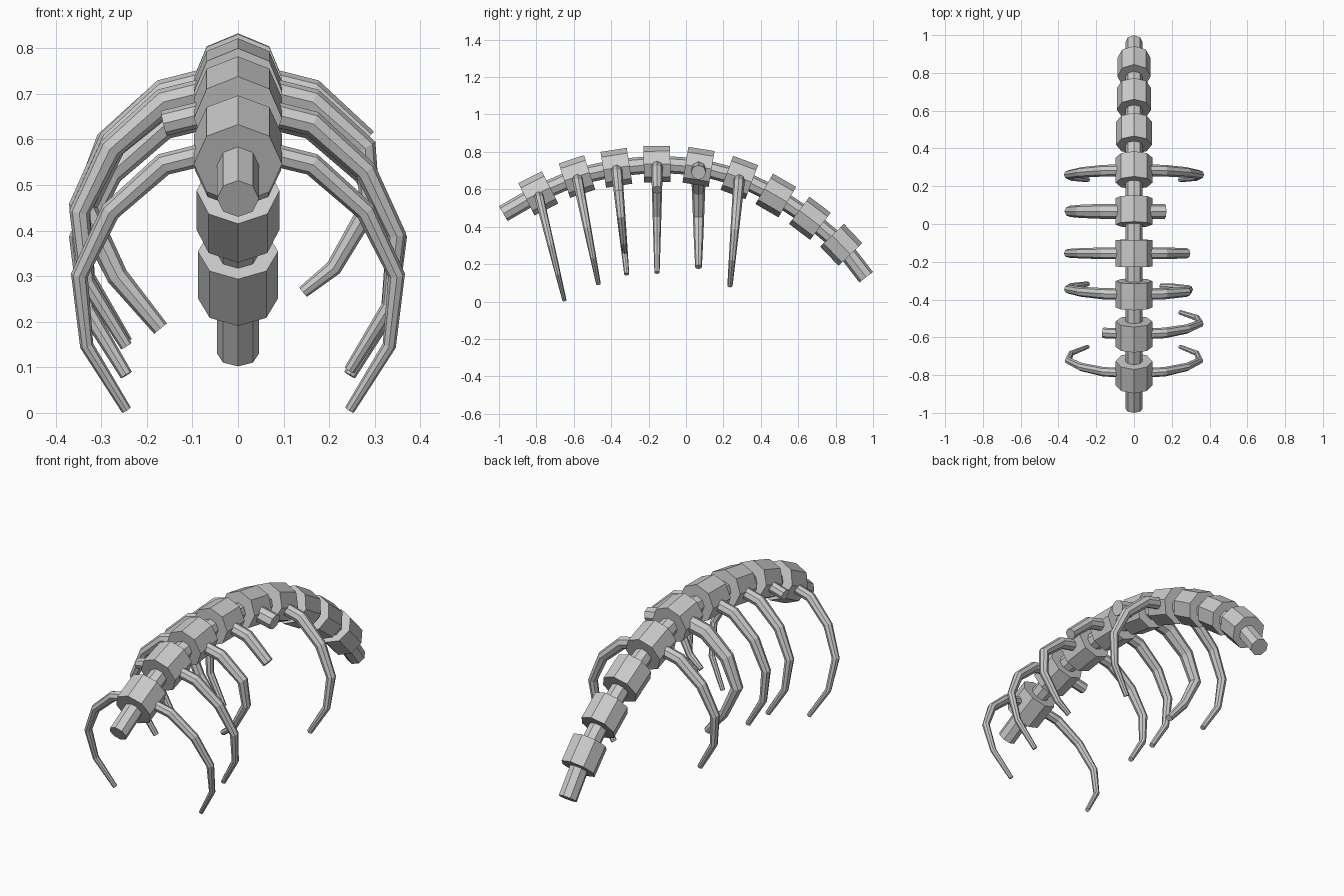
import bpy, bmesh, math
from mathutils import Vector

if "Cube" in bpy.data.objects:
    bpy.data.objects.remove(bpy.data.objects["Cube"])

SIDES = 8


def sweep(name, points, radii, ref):
    """Flat-faced octagonal tube through points; ref is a vector roughly square to the path."""
    pts = [Vector(p) for p in points]
    bm = bmesh.new()
    rings = []
    for i, p in enumerate(pts):
        a = (p - pts[i - 1]).normalized() if i > 0 else Vector()
        b = (pts[i + 1] - p).normalized() if i < len(pts) - 1 else Vector()
        t = (a + b).normalized()
        u = (ref - t * ref.dot(t)).normalized()
        v = t.cross(u)
        ring = []
        for k in range(SIDES):
            ang = 2 * math.pi * k / SIDES
            ring.append(bm.verts.new(p + radii[i] * (u * math.cos(ang) + v * math.sin(ang))))
        rings.append(ring)
    for r0, r1 in zip(rings, rings[1:]):
        for k in range(SIDES):
            n = (k + 1) % SIDES
            bm.faces.new((r0[k], r0[n], r1[n], r1[k]))
    bm.faces.new(rings[0][::-1])
    bm.faces.new(rings[-1])
    bmesh.ops.recalc_face_normals(bm, faces=bm.faces)
    mesh = bpy.data.meshes.new(name)
    bm.to_mesh(mesh)
    bm.free()
    obj = bpy.data.objects.new(name, mesh)
    bpy.context.collection.objects.link(obj)
    return obj


X, Y = Vector((1, 0, 0)), Vector((0, 1, 0))

# Spine core: front end, nine vertebra centres, tail end (y, z)
spine = [(-.977, .47), (-.79, .578), (-.583, .668), (-.372, .715), (-.155, .735),
         (.067, .72), (.285, .663), (.48, .567), (.662, .445), (.83, .303), (.963, .13)]
sweep("spine_core", [(0, y, z) for y, z in spine], [.046] * len(spine), X)

# Vertebrae: short octagonal drums aligned with the spine
for i in range(1, 10):
    c = Vector((0, *spine[i]))
    d = (Vector((0, *spine[i + 1])) - Vector((0, *spine[i - 1]))).normalized() * .071
    r = .097 if i < 7 else .097 - .003 * (i - 6)
    sweep(f"vertebra_{i}", [c - d, c + d], [r, r], X)

# Rib outlines (x, drop below the vertebra centre)
normal = [(.03, 0), (.163, -.033), (.28, -.138), (.348, -.28), (.332, -.437), (.245, -.58)]
bent = [(.03, 0), (.163, -.03), (.28, -.13), (.338, -.27), (.265, -.42), (.17, -.535)]
hooked = [(.03, 0), (.163, -.033), (.278, -.135), (.29, -.265), (.21, -.405), (.143, -.459)]
taper = [1, 1, .88, .75, .6, .45]

# per rib: vertebra, base radius, y travel at full drop, drop scale, left outline, right outline
ribs = [
    (1, .025, .14, .985, normal, normal),
    (2, .028, .115, .99, normal[:2], normal),
    (3, .030, .055, .98, normal, hooked),
    (4, .031, 0, 1, normal, normal[:3]),
    (5, .040, 0, 1, bent, bent[:2]),
    (6, .031, -.05, 1, normal, normal),
]
for n, rad, dy, sc, left, right in ribs:
    y, z = spine[n]
    for side, label, outline in ((-1, "left", left), (1, "right", right)):
        path = [(side * px, y + dy * pz / -.58, z + pz * sc) for px, pz in outline]
        sweep(f"rib_{n}_{label}", path, [rad * t for t in taper[:len(path)]], Y)
